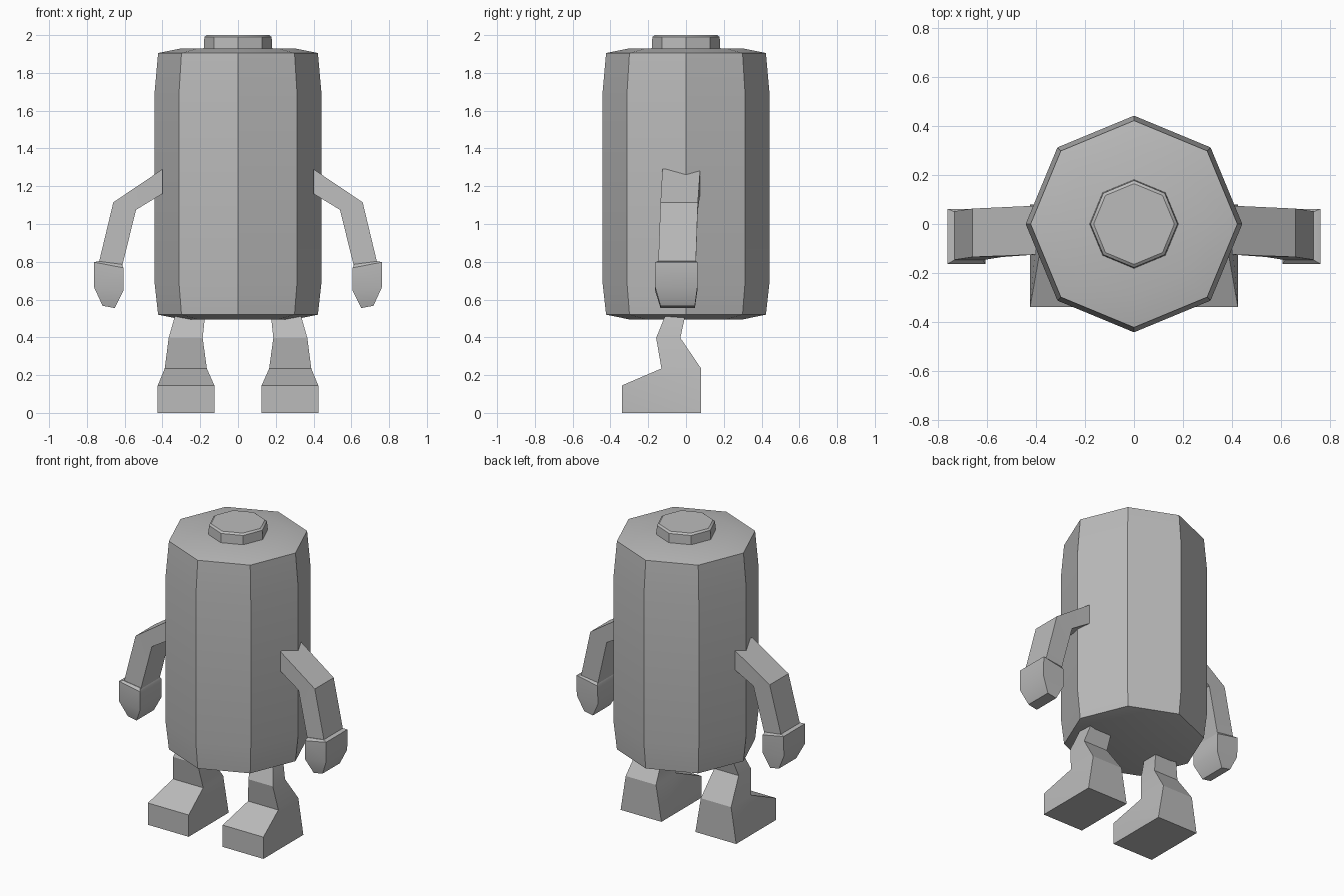
import bpy, bmesh, math

if "Cube" in bpy.data.objects:
    bpy.data.objects.remove(bpy.data.objects["Cube"])

grey = bpy.data.materials.new("plain grey")
grey.diffuse_color = (0.5, 0.5, 0.5, 1)
grey.use_nodes = True
grey.node_tree.nodes["Principled BSDF"].inputs["Base Color"].default_value = grey.diffuse_color


def finish(name, bm):
    bmesh.ops.recalc_face_normals(bm, faces=bm.faces)
    mesh = bpy.data.meshes.new(name)
    bm.to_mesh(mesh)
    bm.free()
    mesh.materials.append(grey)
    ob = bpy.data.objects.new(name, mesh)
    bpy.context.collection.objects.link(ob)
    bpy.ops.object.select_all(action='DESELECT')
    ob.select_set(True)
    bpy.context.view_layer.objects.active = ob
    bpy.ops.object.shade_smooth_by_angle(angle=math.radians(30))
    return ob


def loft(name, rings):
    """Skin a stack of equal rings and close both ends."""
    bm = bmesh.new()
    rows = [[bm.verts.new(p) for p in ring] for ring in rings]
    for a, b in zip(rows, rows[1:]):
        for i in range(len(a)):
            j = (i + 1) % len(a)
            bm.faces.new((a[i], a[j], b[j], b[i]))
    bm.faces.new(rows[0])
    bm.faces.new(rows[-1])
    return finish(name, bm)


def octagons(profile):
    return [[(r * math.cos(k * math.pi / 4), r * math.sin(k * math.pi / 4), z)
             for k in range(8)] for r, z in profile]


def section(s, inner, outer, y0, y1):
    """Rectangle across an arm, from its inner to its outer (x, z) point."""
    (xi, zi), (xo, zo) = inner, outer
    return [(s * xi, y0, zi), (s * xo, y0, zo), (s * xo, y1, zo), (s * xi, y1, zi)]


# Eight-sided body and the cap on top
loft("body", octagons([(0.30, 0.495), (0.423, 0.52), (0.443, 0.70),
                       (0.443, 1.68), (0.423, 1.905), (0.30, 1.93)]))
loft("cap", octagons([(0.182, 1.92), (0.178, 1.99), (0.165, 2.0)]))

for s, side in ((-1, "left"), (1, "right")):
    # Arm bent at the elbow
    loft(side + "_arm", [
        section(s, (0.40, 1.16), (0.40, 1.29), -0.125, 0.075),
        section(s, (0.54, 1.075), (0.66, 1.115), -0.135, 0.063),
        section(s, (0.615, 0.77), (0.738, 0.79), -0.147, 0.052)])
    # Mitten hand
    loft(side + "_hand", [
        section(s, (0.617, 0.787), (0.74, 0.803), -0.15, 0.052),
        section(s, (0.607, 0.768), (0.762, 0.798), -0.163, 0.062),
        section(s, (0.607, 0.645), (0.762, 0.665), -0.163, 0.06),
        section(s, (0.652, 0.555), (0.717, 0.567), -0.135, 0.047)])
    # Foot, ankle, knee and hip: x inner, x outer, y front, y back, z front, z back
    loft(side + "_leg", [
        [(s * a, f, zf), (s * b, f, zf), (s * b, k, zk), (s * a, k, zk)]
        for a, b, f, k, zf, zk in (
            (0.125, 0.425, -0.34, 0.08, 0.0, 0.0),
            (0.125, 0.425, -0.34, 0.08, 0.145, 0.001),
            (0.165, 0.388, -0.13, 0.08, 0.235, 0.235),
            (0.187, 0.367, -0.158, -0.03, 0.397, 0.397),
            (0.175, 0.335, -0.112, -0.005, 0.51, 0.51))])
